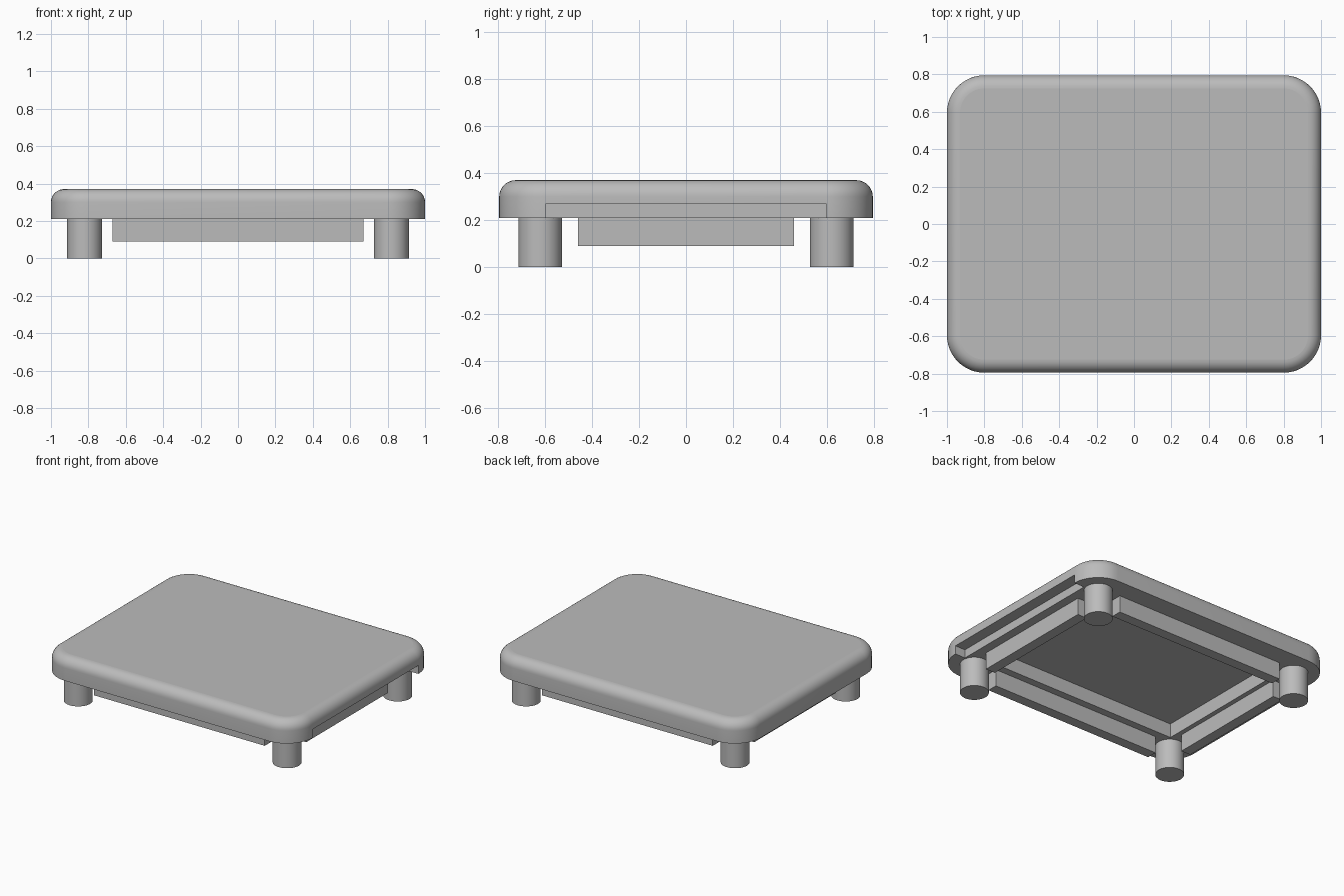
import bpy, bmesh, math

cube = bpy.data.objects.get("Cube")
if cube:
    bpy.data.objects.remove(cube, do_unlink=True)

grey = bpy.data.materials.new("plain grey")
grey.use_nodes = True
colour = (0.5, 0.5, 0.5, 1)
grey.diffuse_color = colour
grey.node_tree.nodes["Principled BSDF"].inputs["Base Color"].default_value = colour

HALF_X, HALF_Y = 1.0, 0.795
BASE, TOP = 0.21, 0.37
CORNER, FILLET = 0.2, 0.07
LEG_X, LEG_Y = 0.82, 0.62


def add_object(name, bm):
    mesh = bpy.data.meshes.new(name)
    bmesh.ops.recalc_face_normals(bm, faces=bm.faces)
    bm.to_mesh(mesh)
    bm.free()
    mesh.materials.append(grey)
    obj = bpy.data.objects.new(name, mesh)
    bpy.context.collection.objects.link(obj)
    return obj


def box(name, x0, x1, y0, y1, z0, z1):
    bm = bmesh.new()
    bmesh.ops.create_cube(bm, size=1)
    for v in bm.verts:
        v.co = ((x0 + x1) / 2 + v.co.x * (x1 - x0),
                (y0 + y1) / 2 + v.co.y * (y1 - y0),
                (z0 + z1) / 2 + v.co.z * (z1 - z0))
    return add_object(name, bm)


def smooth(obj):
    bpy.ops.object.select_all(action="DESELECT")
    obj.select_set(True)
    bpy.context.view_layer.objects.active = obj
    bpy.ops.object.shade_smooth_by_angle(angle=math.radians(35))
    # keep the level faces flat
    for p in obj.data.polygons:
        if abs(p.normal.z) > 0.999:
            p.use_smooth = False


def outline(inset, steps=12):
    """Rounded rectangle, inset from the outer edge."""
    r = CORNER - inset
    points = []
    for q, (sx, sy) in enumerate([(1, 1), (-1, 1), (-1, -1), (1, -1)]):
        for i in range(steps + 1):
            a = (q + i / steps) * math.pi / 2
            points.append((sx * (HALF_X - CORNER) + r * math.cos(a),
                           sy * (HALF_Y - CORNER) + r * math.sin(a)))
    return points


# slab with rounded corners and a rounded upper rim
levels = [(0, BASE)]
for i in range(9):
    a = i / 8 * math.pi / 2
    levels.append((FILLET * (1 - math.cos(a)), TOP - FILLET * (1 - math.sin(a))))
bm = bmesh.new()
rings = [[bm.verts.new((x, y, z)) for x, y in outline(d)] for d, z in levels]
for low, high in zip(rings, rings[1:]):
    for i in range(len(low)):
        j = (i + 1) % len(low)
        bm.faces.new((low[i], low[j], high[j], high[i]))
bm.faces.new(rings[0][::-1])
bm.faces.new(rings[-1])
slab = add_object("slab", bm)

# hollow underneath and long notch in one side
cutters = [box("hollow_cutter", -0.75, 0.75, -0.53, 0.53, BASE - 0.1, BASE + 0.1),
           box("notch_cutter", HALF_X - 0.08, HALF_X + 0.1, -0.595, 0.595,
               BASE - 0.1, BASE + 0.06)]
bpy.context.view_layer.objects.active = slab
for cutter in cutters:
    mod = slab.modifiers.new("cut", "BOOLEAN")
    mod.operation = "DIFFERENCE"
    mod.solver = "EXACT"
    mod.object = cutter
    bpy.ops.object.modifier_apply(modifier=mod.name)
    bpy.data.objects.remove(cutter, do_unlink=True)
smooth(slab)

# legs and skirt rails
for sx, side in ((1, "left"), (-1, "right")):
    for sy, end in ((-1, "front"), (1, "back")):
        bm = bmesh.new()
        bmesh.ops.create_cone(bm, cap_ends=True, segments=48, radius1=0.093,
                              radius2=0.093, depth=BASE)
        bmesh.ops.translate(bm, verts=bm.verts,
                            vec=(sx * LEG_X, sy * LEG_Y, BASE / 2))
        smooth(add_object(f"{end}_{side}_leg", bm))

RAIL = 0.037
for s, side, end in ((1, "left", "back"), (-1, "right", "front")):
    box(f"{side}_rail", s * LEG_X - RAIL, s * LEG_X + RAIL, -0.46, 0.46, 0.09, BASE)
    box(f"{end}_rail", -0.67, 0.67, s * LEG_Y - RAIL, s * LEG_Y + RAIL, 0.09, BASE)
